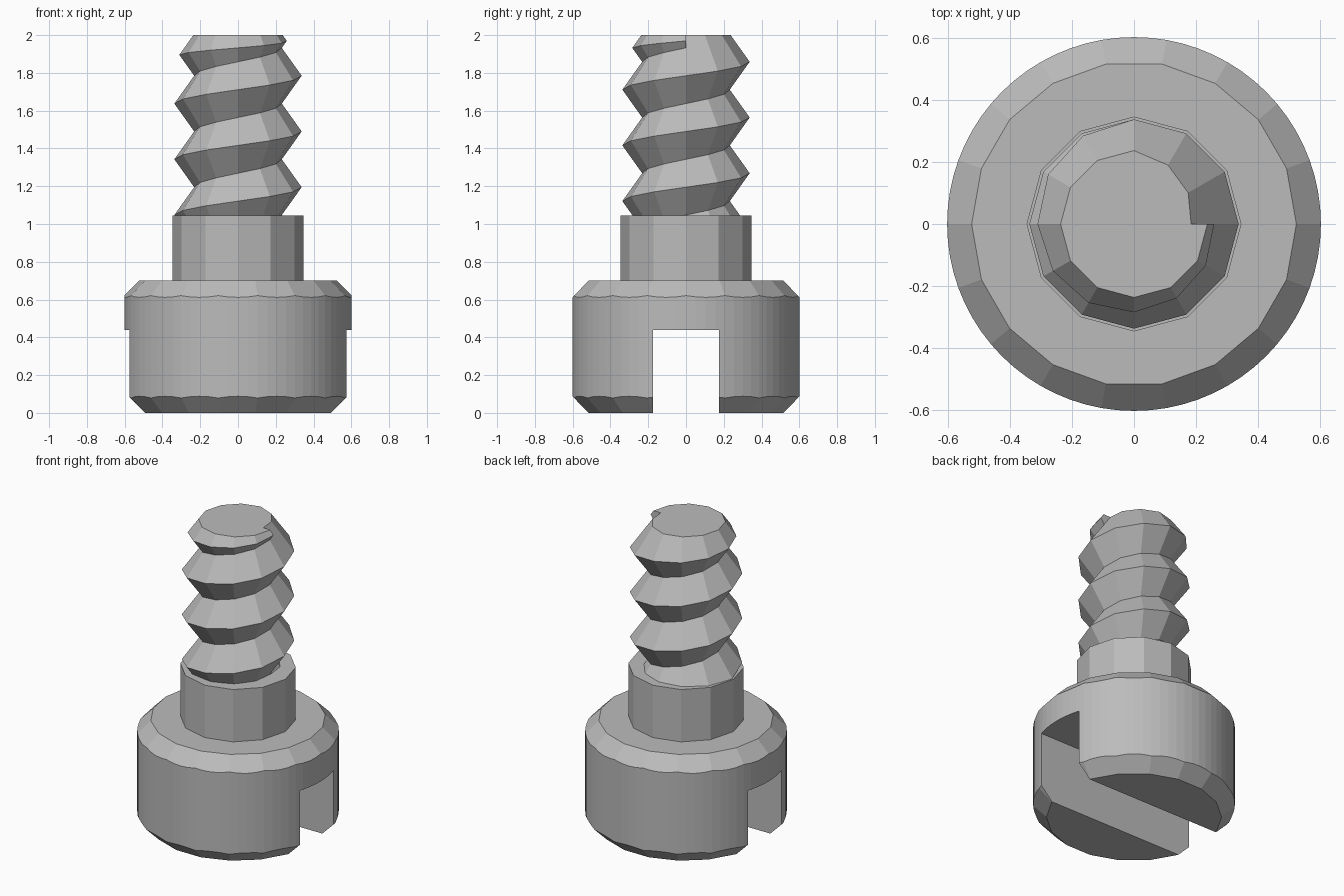
import bpy, bmesh, math

if "Cube" in bpy.data.objects:
    bpy.data.objects.remove(bpy.data.objects["Cube"])

steel = bpy.data.materials.new("grey steel")
steel.diffuse_color = (0.5, 0.5, 0.5, 1)
steel.use_nodes = True
steel.node_tree.nodes["Principled BSDF"].inputs["Base Color"].default_value = steel.diffuse_color


def finish(name, bm):
    bmesh.ops.recalc_face_normals(bm, faces=bm.faces)
    me = bpy.data.meshes.new(name)
    bm.to_mesh(me)
    bm.free()
    me.materials.append(steel)
    ob = bpy.data.objects.new(name, me)
    bpy.context.collection.objects.link(ob)
    return ob


def lathe(name, profile, sides):
    """Capped solid from (radius, z) points, first vertex on +x."""
    bm = bmesh.new()
    rings = [[bm.verts.new((r * math.cos(math.tau * i / sides),
                            r * math.sin(math.tau * i / sides), z))
              for i in range(sides)] for r, z in profile]
    for a, b in zip(rings, rings[1:]):
        for i in range(sides):
            j = (i + 1) % sides
            bm.faces.new((a[i], a[j], b[j], b[i]))
    bm.faces.new(rings[0])
    bm.faces.new(rings[-1])
    return finish(name, bm)


def boolean(ob, cutter, operation):
    mod = ob.modifiers.new(operation.lower(), 'BOOLEAN')
    mod.operation, mod.object, mod.solver = operation, cutter, 'EXACT'
    bpy.context.view_layer.objects.active = ob
    bpy.ops.object.modifier_apply(modifier=mod.name)
    bpy.data.objects.remove(cutter)


# Head: round cylinder trimmed by a coarse 18-sided double cone, then slotted
head = lathe("slotted_head", [(0.602, 0), (0.602, 0.7)], 72)
chamfer = lathe("chamfer_cutter",
                [(0.513, -0.01), (0.823, 0.3), (0.823, 0.4), (0.513, 0.71)], 18)
boolean(head, chamfer, 'INTERSECT')
bm = bmesh.new()
bmesh.ops.create_cube(bm, size=1)
bmesh.ops.scale(bm, vec=(2, 0.35, 0.88), verts=bm.verts)
boolean(head, finish("slot_cutter", bm), 'DIFFERENCE')

# Plain 12-sided shank
lathe("shank", [(0.346, 0.69), (0.346, 1.045)], 12)

# Thread: V-shaped helix, one column of points per 30 degrees of turn
PITCH, PEAK, ROOT, TOP, STEPS = 0.295, 0.337, 0.232, 2.0, 12
slope = (PITCH / 2) / (PEAK - ROOT)
z_taper = 1.195 + PITCH * 2.25          # last full-size crest
bm = bmesh.new()
columns = []
for k in range(STEPS + 1):
    rise = PITCH * k / STEPS
    pts = []
    for turn in range(-1, 3):
        z = 1.195 + PITCH * turn + rise
        pts += [(ROOT, z - PITCH / 2), (PEAK, z)]
    # tapered end: the last crest is cut back by the end cone
    over = max(0, pts[-1][1] - z_taper) / 2
    pts[-1] = (PEAK - over / slope, pts[-1][1] - over)
    pts.append((pts[-1][0] - (TOP - pts[-1][1]) / slope, TOP))
    a = math.tau * k / STEPS
    columns.append([bm.verts.new((r * math.cos(a), r * math.sin(a), z))
                    for r, z in pts])
for a, b in zip(columns, columns[1:]):
    for i in range(len(a) - 1):
        bm.faces.new((a[i], b[i], b[i + 1], a[i + 1]))
bm.faces.new([c[-1] for c in columns])  # flat end
first, last = columns[0], columns[-1]
bm.faces.new((first[-1], last[-3], last[-2], last[-1]))  # step at thread end
bmesh.ops.remove_doubles(bm, verts=bm.verts, dist=0.0005)
finish("thread", bm)
